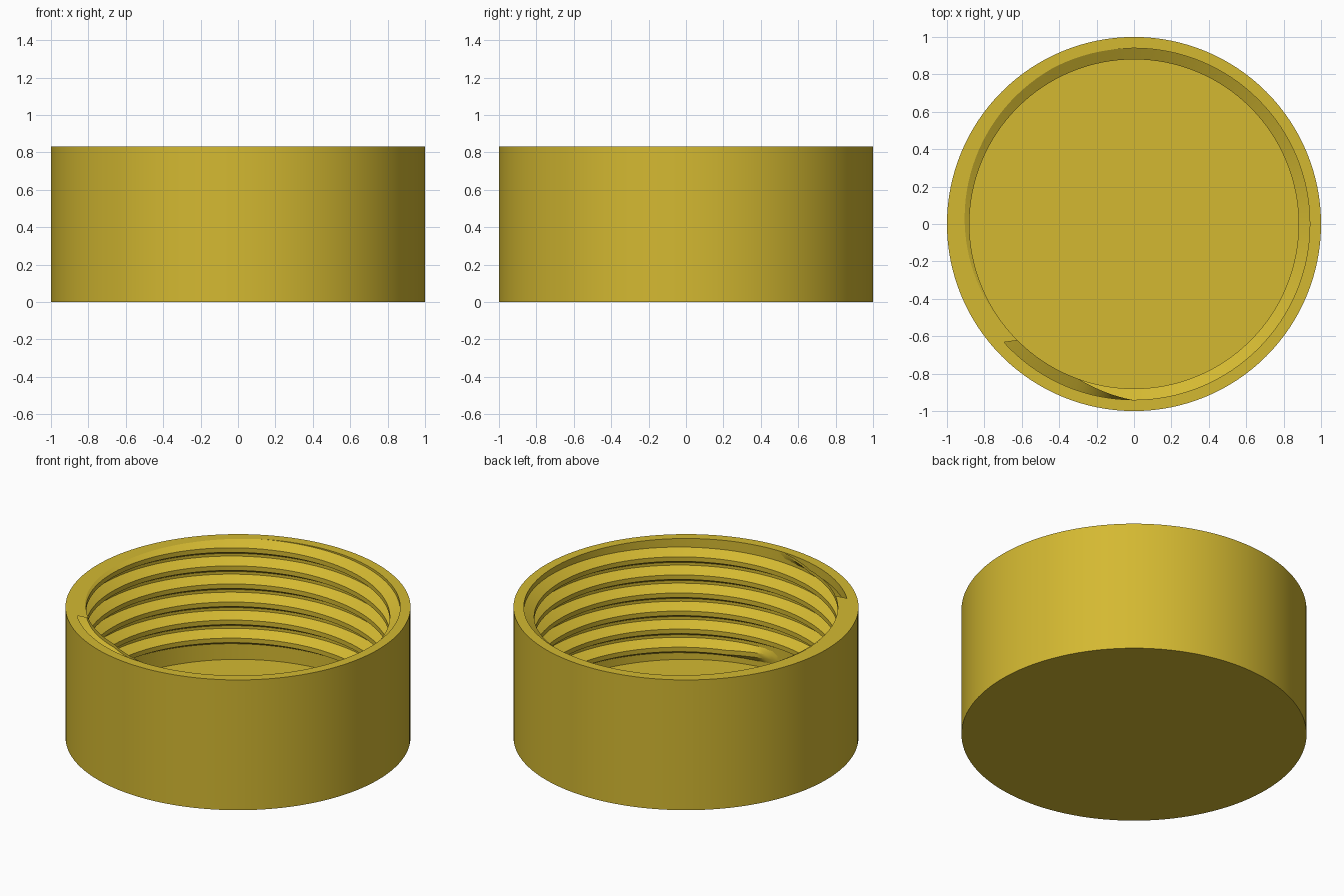
import bpy
import bmesh
import math

if "Cube" in bpy.data.objects:
    bpy.data.objects.remove(bpy.data.objects["Cube"])

SEG = 128                      # facets per turn
HEIGHT, FLOOR = 0.833, 0.06
OUTER, BORE, CREST = 1.0, 0.94, 0.88
PITCH, TURNS = 0.1155, 6
END_ANGLE = math.radians(270)  # where the thread runs out at the rim
TAPER = 7                      # steps over which the ridge fades in and out

gold = bpy.data.materials.new("mustard gold")
gold.diffuse_color = (0.658, 0.485, 0.031, 1)
gold.use_nodes = True
gold.node_tree.nodes["Principled BSDF"].inputs["Base Color"].default_value = gold.diffuse_color


def finish(bm, name):
    """Turn a bmesh into a shaded object."""
    bmesh.ops.recalc_face_normals(bm, faces=bm.faces)
    mesh = bpy.data.meshes.new(name)
    bm.to_mesh(mesh)
    bm.free()
    mesh.materials.append(gold)
    obj = bpy.data.objects.new(name, mesh)
    bpy.context.collection.objects.link(obj)
    bpy.ops.object.select_all(action='DESELECT')
    obj.select_set(True)
    bpy.context.view_layer.objects.active = obj
    bpy.ops.object.shade_smooth_by_angle(angle=math.radians(30))
    return obj


def bridge(bm, a, b, closed):
    """Join two rows of vertices with quads."""
    n = len(a)
    for i in range(n if closed else n - 1):
        j = (i + 1) % n
        bm.faces.new((a[i], a[j], b[j], b[i]))


# Cup: turned outer wall, rim, bore and floor
bm = bmesh.new()
profile = [(OUTER, 0), (OUTER, HEIGHT), (BORE, HEIGHT), (BORE, FLOOR)]
rings = []
for r, z in profile:
    rings.append([bm.verts.new((r * math.cos(math.tau * i / SEG),
                                r * math.sin(math.tau * i / SEG), z))
                  for i in range(SEG)])
for lower, upper in zip(rings, rings[1:]):
    bridge(bm, lower, upper, True)
bm.faces.new(rings[0])
bm.faces.new(rings[-1])
finish(bm, "cap_body")

# Internal thread: a trapezoid ridge swept along a helix
bm = bmesh.new()
root = BORE + 0.003            # sunk slightly into the wall
half_crest = PITCH / 8
slope = math.tan(math.radians(30))
steps = SEG * TURNS
sections = []
for i in range(steps + 1):
    angle = END_ANGLE + math.tau * (i - steps) / SEG
    zc = HEIGHT - PITCH * (steps - i) / SEG
    fade = max(0.02, min(1, i / TAPER, (steps - i) / TAPER))
    tip = root - (root - CREST) * fade
    half_root = half_crest + (root - CREST) * slope
    section = [(root, -half_root), (tip, -half_crest),
               (tip, half_crest), (root, half_root)]
    sections.append([bm.verts.new((r * math.cos(angle), r * math.sin(angle), zc + dz))
                     for r, dz in section])
for a, b in zip(sections, sections[1:]):
    bridge(bm, a, b, True)
bm.faces.new(sections[0])
bm.faces.new(sections[-1])

# Trim the ridge flush with the rim and close the cut
cut = bmesh.ops.bisect_plane(bm, geom=bm.verts[:] + bm.edges[:] + bm.faces[:],
                             plane_co=(0, 0, HEIGHT), plane_no=(0, 0, 1),
                             clear_outer=True)
edges = [e for e in bm.edges if e.is_boundary]
bmesh.ops.triangle_fill(bm, use_beauty=True, edges=edges, normal=(0, 0, 1))
finish(bm, "thread_ridge")
